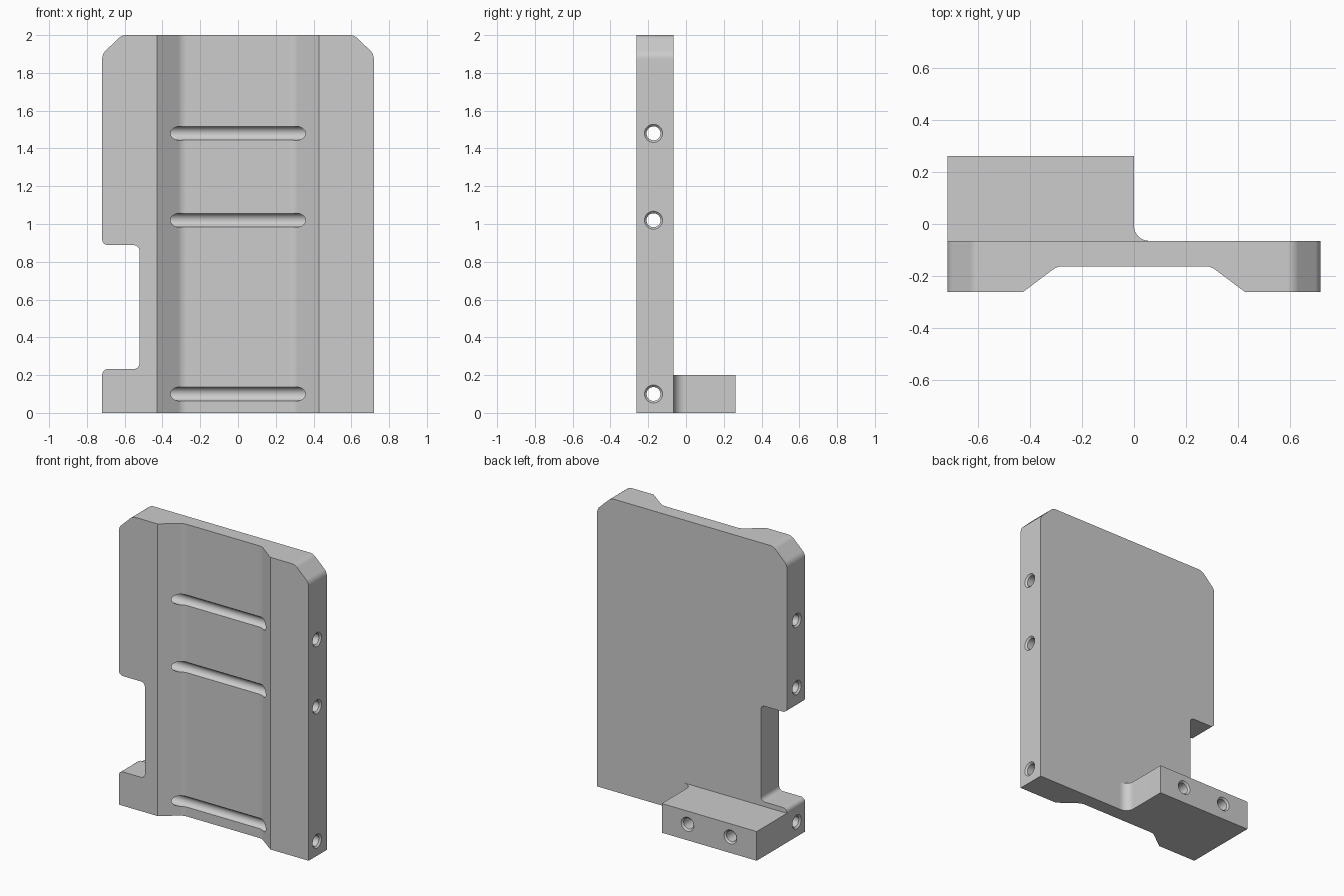
import bpy, bmesh, math
from mathutils import Vector

if "Cube" in bpy.data.objects:
    bpy.data.objects.remove(bpy.data.objects["Cube"], do_unlink=True)

grey = bpy.data.materials.new("plain_grey")
grey.use_nodes = True
grey.diffuse_color = (0.604, 0.604, 0.604, 1)
grey.node_tree.nodes["Principled BSDF"].inputs["Base Color"].default_value = grey.diffuse_color

HALF = 0.719            # half width of the plate
FRONT, BACK = -0.262, -0.065
DEEP = 0.262            # rear of the foot
BORE, RIM = 0.037, 0.06
INSET, PROUD = 0.011, 0.012   # chamfer depth, cutter overshoot


def rounded(corners, steps=6):
    """Outline from (u, v, radius) corners, with true arcs where radius > 0."""
    out = []
    n = len(corners)
    for i, (u, v, r) in enumerate(corners):
        p = Vector((u, v, 0))
        if not r:
            out.append(p)
            continue
        a = (Vector((*corners[i - 1][:2], 0)) - p).normalized()
        b = (Vector((*corners[(i + 1) % n][:2], 0)) - p).normalized()
        half = a.angle(b) / 2
        centre = p + (a + b).normalized() * (r / math.sin(half))
        t = r / math.tan(half)
        start, end = p + a * t - centre, p + b * t - centre
        for k in range(steps + 1):
            out.append(centre + start.lerp(end, k / steps).normalized() * r)
    return out


def finish(name, bm):
    bmesh.ops.recalc_face_normals(bm, faces=bm.faces)
    mesh = bpy.data.meshes.new(name)
    bm.to_mesh(mesh)
    bm.free()
    mesh.materials.append(grey)
    ob = bpy.data.objects.new(name, mesh)
    bpy.context.collection.objects.link(ob)
    return ob


def prism(name, outline, lo, hi, upright=False):
    """Extrude an outline along z, or along y when upright."""
    def place(p, d):
        return (p.x, d, p.y) if upright else (p.x, p.y, d)
    bm = bmesh.new()
    low = [bm.verts.new(place(p, lo)) for p in outline]
    high = [bm.verts.new(place(p, hi)) for p in outline]
    bm.faces.new(low)
    bm.faces.new(high)
    for k in range(len(low)):
        bm.faces.new((low[k - 1], low[k], high[k], high[k - 1]))
    return finish(name, bm)


def drill(name, rings, place, sides=32):
    """Turned cutter from (distance, radius) rings."""
    bm = bmesh.new()
    loops = []
    for d, r in rings:
        angles = [math.tau * k / sides for k in range(sides)]
        loops.append([bm.verts.new(place(d, r * math.cos(a), r * math.sin(a))) for a in angles])
    for low, high in zip(loops, loops[1:]):
        for k in range(sides):
            bm.faces.new((low[k - 1], low[k], high[k], high[k - 1]))
    bm.faces.new(loops[0])
    bm.faces.new(loops[-1])
    return finish(name, bm)


def activate(ob):
    bpy.ops.object.select_all(action="DESELECT")
    bpy.context.view_layer.objects.active = ob
    ob.select_set(True)


def combine(ob, tool, operation):
    activate(ob)
    mod = ob.modifiers.new("cut", "BOOLEAN")
    mod.operation, mod.object, mod.solver = operation, tool, "EXACT"
    bpy.ops.object.modifier_apply(modifier=mod.name)
    bpy.data.objects.remove(tool, do_unlink=True)


def smooth(ob):
    activate(ob)
    bpy.ops.object.shade_smooth_by_angle(angle=math.radians(25))
    mod = ob.modifiers.new("flat_weighting", "WEIGHTED_NORMAL")
    mod.keep_sharp = True


# Plate: channelled section trimmed to the notched outline
channel = rounded([
    (-0.9, -0.6, 0), (-0.428, -0.6, 0), (-0.428, FRONT, 0), (-0.296, -0.163, 0.07),
    (0.296, -0.163, 0.07), (0.428, FRONT, 0), (0.428, -0.6, 0), (0.9, -0.6, 0),
    (0.9, 0.6, 0), (-0.9, 0.6, 0)])
silhouette = rounded([
    (-HALF, 0, 0), (HALF, 0, 0), (HALF, 1.9, 0.06), (0.615, 2, 0.06),
    (-0.615, 2, 0.06), (-HALF, 1.9, 0.06),
    (-HALF, 0.888, 0.03), (-0.522, 0.888, 0.03),
    (-0.522, 0.232, 0.03), (-HALF, 0.232, 0.03)])
plate = prism("back_plate", silhouette, FRONT, BACK, upright=True)
combine(plate, prism("channel_cutter", channel, -0.1, 2.1), "INTERSECT")

# Cross bores with chamfered mouths, breaking through the channel floor
bore = [(-HALF - PROUD, RIM), (-HALF + INSET, BORE), (HALF - INSET, BORE), (HALF + PROUD, RIM)]
for z in (0.1, 1.02, 1.48):
    cutter = drill("bore_cutter", bore, lambda d, u, v: (d, u - 0.172, v + z))
    combine(plate, cutter, "DIFFERENCE")

# Foot with a concave blend into the plate
blend = 0.058
arc = [Vector((blend - blend * math.cos(a), BACK + blend - blend * math.sin(a), 0))
       for a in (math.pi / 2 * k / 8 for k in range(9))]
foot = prism("foot", [Vector((-HALF, BACK, 0)), Vector((-HALF, DEEP, 0)),
                      Vector((0, DEEP, 0))] + arc, 0, 0.2)

# Blind holes in the rear of the foot
blind = [(0, BORE), (DEEP - INSET, BORE), (DEEP + PROUD, RIM)]
for x in (-0.52, -0.195):
    cutter = drill("blind_cutter", blind, lambda d, u, v: (u + x, d, v + 0.11))
    combine(foot, cutter, "DIFFERENCE")

for part in (plate, foot):
    smooth(part)
